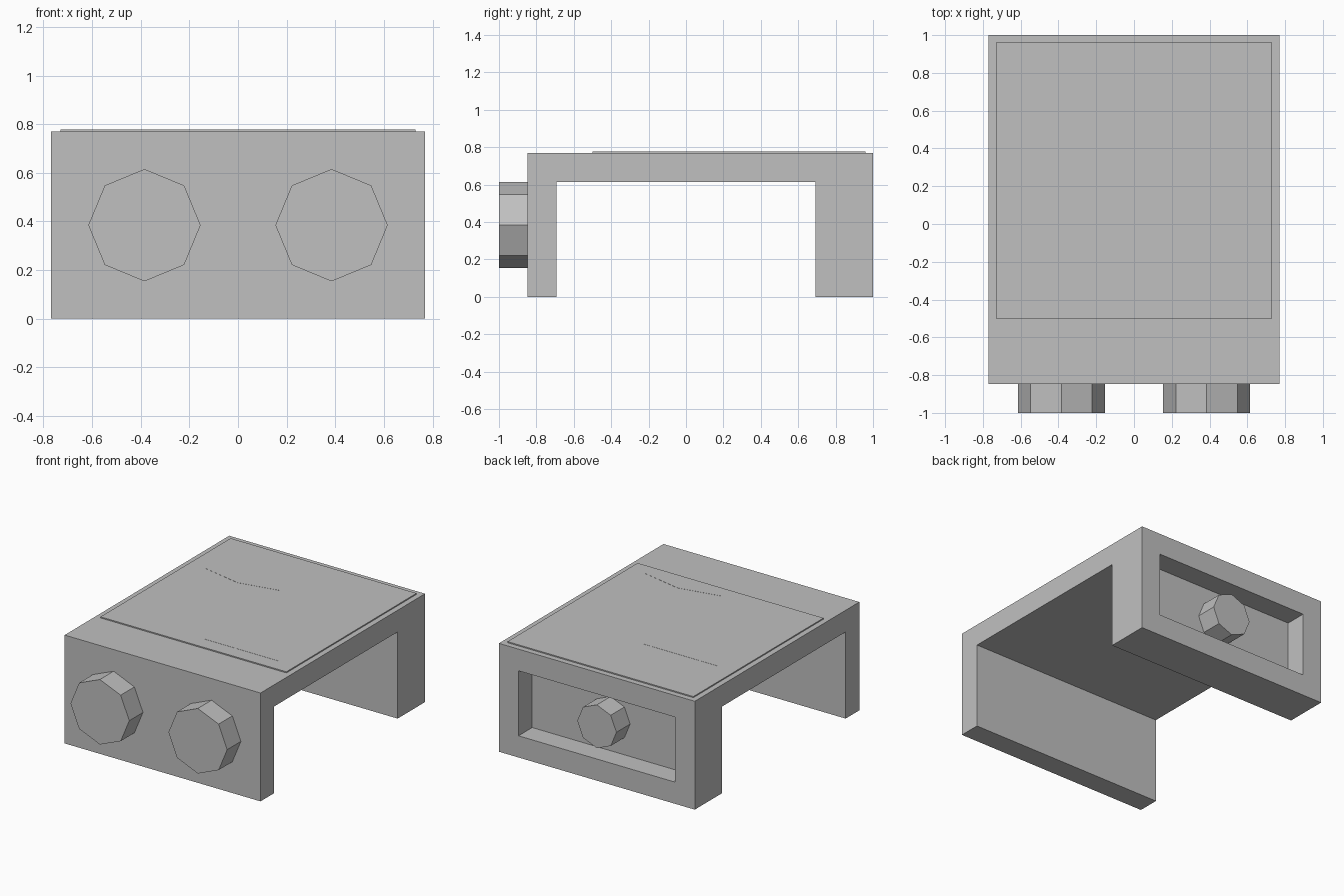
import bpy, bmesh, math
from mathutils import Matrix

cube = bpy.data.objects.get("Cube")
if cube:
    bpy.data.objects.remove(cube, do_unlink=True)

# Single plain grey
grey = bpy.data.materials.new("grey")
grey.use_nodes = True
colour = (0.53, 0.53, 0.53, 1)
grey.diffuse_color = colour
grey.node_tree.nodes["Principled BSDF"].inputs["Base Color"].default_value = colour

U = 2 / 13            # wall thickness, used as the module throughout
HALF = 5 * U          # half width of the body
TOP = 5 * U           # height of the body
FRONT = 1 - 12 * U    # y of the front wall


def finish(name, bm):
    bmesh.ops.recalc_face_normals(bm, faces=bm.faces[:])
    mesh = bpy.data.meshes.new(name)
    bm.to_mesh(mesh)
    bm.free()
    mesh.materials.append(grey)
    obj = bpy.data.objects.new(name, mesh)
    bpy.context.collection.objects.link(obj)
    return obj


def extruded(bm, points, offset):
    """Close a profile and extrude it into a solid."""
    face = bm.faces.new([bm.verts.new(p) for p in points])
    # keep the base face so that the solid is closed
    new = bmesh.ops.extrude_face_region(bm, geom=[face], use_keep_orig=True)["geom"]
    bmesh.ops.translate(bm, vec=offset, verts=[g for g in new if isinstance(g, bmesh.types.BMVert)])
    bmesh.ops.recalc_face_normals(bm, faces=bm.faces[:])


def knob(name, x, y, radius):
    """Octagonal stud lying along y, with a corner at the top."""
    bm = bmesh.new()
    place = Matrix.Translation((x, y, TOP / 2)) @ Matrix.Rotation(math.pi / 2, 4, "X")
    bmesh.ops.create_cone(bm, cap_ends=True, segments=8, radius1=radius,
                          radius2=radius, depth=U, matrix=place)
    return finish(name, bm)


# Bridge-shaped body from its side profile
bm = bmesh.new()
inner_front, inner_back, ceiling = FRONT + U, 4.5 * U, 4 * U
profile = [(FRONT, 0), (inner_front, 0), (inner_front, ceiling), (inner_back, ceiling),
           (inner_back, 0), (1, 0), (1, TOP), (FRONT, TOP)]
extruded(bm, [(-HALF, y, z) for y, z in profile], (2 * HALF, 0, 0))

# Rectangular recess in the back wall
back = max(bm.faces, key=lambda f: f.calc_center_median().y)
bmesh.ops.inset_region(bm, faces=[back], thickness=U, use_even_offset=True)
bmesh.ops.inset_region(bm, faces=[back], thickness=0)
for v in back.verts:
    v.co.y = 1 - U
finish("body", bm)

# Two front studs and a smaller one in the recess
for side, x in (("right", -HALF / 2), ("left", HALF / 2)):
    knob(side + "_front_stud", x, FRONT - U / 2, 1.5 * U)
knob("back_stud", 0, 1 - U / 2, U)

# Thin panel on top
bm = bmesh.new()
extruded(bm, [(-0.73, -0.5, TOP), (0.73, -0.5, TOP), (0.73, 0.96, TOP), (-0.73, 0.96, TOP)],
         (0, 0, 0.008))
finish("top_panel", bm)

# Flat triangular marks on the panel, pointing towards each other
for name, x, y, tip in (("back_mark", -0.305, 0.49, -0.06), ("front_mark", 0.3, -0.395, 0.06)):
    bm = bmesh.new()
    z = TOP + 0.008
    extruded(bm, [(x - 0.295, y, z), (x + 0.295, y, z), (x, y + tip, z)], (0, 0, 0.001))
    finish(name, bm)
